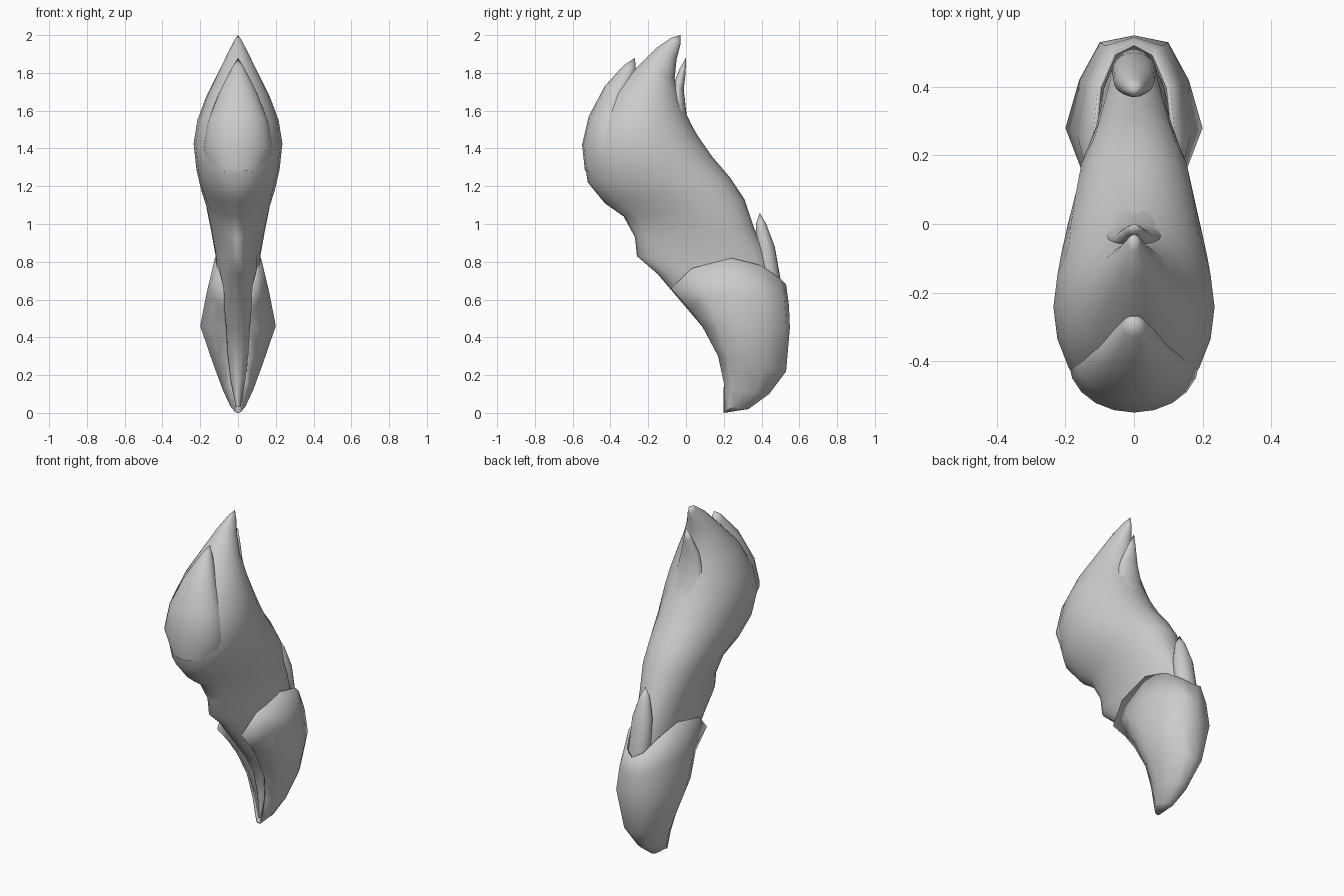
import bpy, bmesh, math

grey = bpy.data.materials.new("soft_grey")
grey.diffuse_color = (0.6, 0.6, 0.6, 1)


def finish(name, bm, angle):
    bmesh.ops.recalc_face_normals(bm, faces=bm.faces)
    mesh = bpy.data.meshes.new(name)
    bm.to_mesh(mesh)
    bm.free()
    mesh.materials.append(grey)
    ob = bpy.data.objects.new(name, mesh)
    bpy.context.collection.objects.link(ob)
    bpy.ops.object.select_all(action='DESELECT')
    ob.select_set(True)
    bpy.context.view_layer.objects.active = ob
    bpy.ops.object.shade_smooth_by_angle(angle=math.radians(angle))
    return ob


def loft(name, tip, stations, sides=20):
    """Pointed lock: egg-shaped rings given by front (y, z), back (y, z),
    half width and how much the front is narrowed."""
    bm = bmesh.new()
    top = bm.verts.new((0, *tip))
    prev = None
    for fy, fz, by, bz, w, k in stations:
        ring = []
        for i in range(sides):
            t = 2 * math.pi * i / sides
            c = math.cos(t)
            x = w * math.sin(t) * (1 - k * c)
            ring.append(bm.verts.new((x, (fy + by) / 2 + c * (fy - by) / 2,
                                      (fz + bz) / 2 + c * (fz - bz) / 2)))
        for i in range(sides):
            j = (i + 1) % sides
            if prev:
                bm.faces.new((prev[i], prev[j], ring[j], ring[i]))
            else:
                bm.faces.new((top, ring[j], ring[i]))
        prev = ring
    bm.faces.new(prev)
    return finish(name, bm, 60)


# Main tail body, from the curled tip down into the sleeve
loft("tail_body", (-0.03, 2.0), [
    (-.08, 1.985, -.03, 1.95, .02, 0),
    (-.16, 1.93, -.05, 1.87, .055, 0),
    (-.26, 1.83, -.06, 1.77, .105, 0),
    (-.40, 1.69, -.025, 1.65, .17, 0),
    (-.50, 1.54, .01, 1.56, .215, 0),
    (-.545, 1.38, .06, 1.47, .235, 0),
    (-.52, 1.22, .14, 1.355, .22, .05),
    (-.43, 1.11, .23, 1.25, .195, .12),
    (-.33, 1.04, .31, 1.13, .165, .25),
    (-.27, .93, .36, .98, .135, .35),
    (-.26, .83, .43, .84, .115, .3),
    (-.15, .735, .48, .70, .11, .1),
    (-.01, .57, .50, .55, .11, 0),
    (.10, .44, .50, .40, .10, 0),
    (.175, .31, .46, .26, .07, 0),
    (.205, .18, .38, .14, .045, 0),
    (.21, .03, .30, .03, .014, 0)])

# Front lock
loft("front_lock", (-.27, 1.88), [
    (-.33, 1.84, -.265, 1.80, .035, 0),
    (-.43, 1.73, -.29, 1.66, .10, 0),
    (-.515, 1.57, -.28, 1.50, .165, 0),
    (-.55, 1.42, -.26, 1.36, .19, 0),
    (-.535, 1.28, -.2, 1.27, .15, 0)])

# Small lock behind the tip
loft("rear_lock", (0, 1.88), [
    (-.035, 1.82, -.002, 1.80, .025, 0),
    (-.07, 1.73, -.012, 1.71, .055, 0),
    (-.10, 1.60, .003, 1.58, .09, 0),
    (-.05, 1.47, .05, 1.48, .09, 0)])

# Lock rising out of the sleeve
loft("lower_lock", (.39, 1.06), [
    (.37, 1.0, .425, 1.0, .03, 0),
    (.37, .88, .47, .88, .06, 0),
    (.39, .72, .50, .71, .065, 0),
    (.42, .60, .51, .58, .05, 0)])

# Sleeve: half shell, rows from rim to foot, open along the front
rows = [
    [(.085, -.08, .66), (.112, .03, .765), (.122, .24, .82),
     (.105, .40, .78), (.06, .50, .71), (0, .53, .68)],
    [(.08, .02, .55), (.135, .11, .62), (.165, .26, .64),
     (.14, .41, .62), (.085, .52, .60), (0, .545, .57)],
    [(.07, .09, .45), (.15, .17, .46), (.20, .28, .46),
     (.16, .42, .46), (.10, .53, .46), (0, .55, .45)],
    [(.06, .17, .30), (.10, .22, .29), (.135, .30, .27),
     (.11, .42, .25), (.06, .51, .23), (0, .53, .22)],
    [(.045, .20, .16), (.065, .24, .14), (.08, .30, .12),
     (.065, .37, .11), (.035, .42, .10), (0, .44, .10)],
    [(.015, .20, .005), (.028, .23, .02), (.04, .26, .035),
     (.03, .29, .025), (.018, .32, .02), (0, .33, .02)]]
bm = bmesh.new()
grid = [[bm.verts.new(p) for p in row] for row in rows]
for a, b in zip(grid, grid[1:]):
    for i in range(len(a) - 1):
        bm.faces.new((a[i], a[i + 1], b[i + 1], b[i]))
heel = bm.verts.new((0, .20, 0))
for p, q in zip(grid[-1], grid[-1][1:]):
    bm.faces.new((p, q, heel))
sleeve = finish("sleeve", bm, 60)
mirror = sleeve.modifiers.new("mirror", 'MIRROR')
mirror.use_clip = True
solid = sleeve.modifiers.new("thickness", 'SOLIDIFY')
solid.thickness = 0.012
# Keep the wall growing inward whichever way the shell is wound
side = max(sleeve.data.polygons, key=lambda f: f.center.x)
solid.offset = -1 if side.normal.x > 0 else 1
